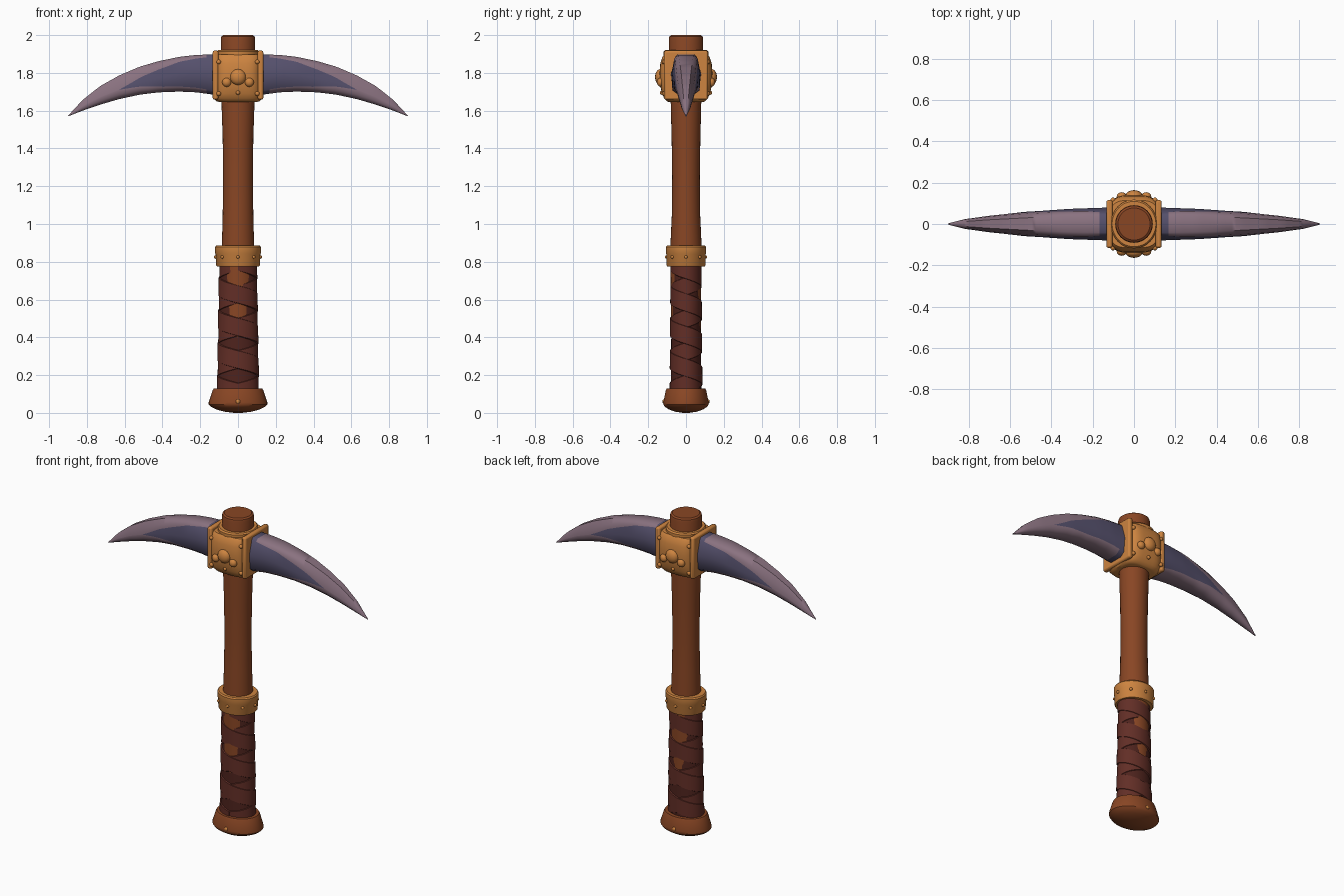
import bpy, math
from mathutils import Vector

if "Cube" in bpy.data.objects:
    bpy.data.objects.remove(bpy.data.objects["Cube"])


def srgb(r, g, b):
    return [((c / 255 + 0.055) / 1.055) ** 2.4 for c in (r, g, b)] + [1]


def material(name, *rgb):
    m = bpy.data.materials.new(name)
    m.diffuse_color = srgb(*rgb)
    m.use_nodes = True
    m.node_tree.nodes["Principled BSDF"].inputs["Base Color"].default_value = m.diffuse_color
    return m


WOOD = material("brown wood", 137, 70, 36)
BRASS = material("orange brass", 205, 132, 64)
LEATHER = material("dark red leather", 98, 46, 38)
SEAM = material("dark leather seam", 78, 35, 29)
EDGE = material("mauve steel edge", 138, 114, 128)
STEEL = material("slate steel", 85, 80, 108)


def make(name, verts, faces, mats, angle=35, bevel=0):
    me = bpy.data.meshes.new(name)
    me.from_pydata(verts, [], faces)
    for m in mats:
        me.materials.append(m)
    me.shade_smooth()
    me.set_sharp_from_angle(angle=math.radians(angle))
    ob = bpy.data.objects.new(name, me)
    bpy.context.collection.objects.link(ob)
    if bevel:
        b = ob.modifiers.new("bevel", "BEVEL")
        b.width, b.segments = bevel, 2
    return ob


def skin(rings, n):
    """Quads between successive closed rings plus end caps."""
    f = [(r * n + i, r * n + (i + 1) % n, (r + 1) * n + (i + 1) % n, (r + 1) * n + i)
         for r in range(rings - 1) for i in range(n)]
    return f + [tuple(range(n))[::-1], tuple(range((rings - 1) * n, rings * n))]


def loft(name, profile, mat, e=2.0, n=48):
    """Stack of (z, half x, half y) superellipses."""
    v = []
    for z, rx, ry in profile:
        for i in range(n):
            c, s = math.cos(math.tau * i / n), math.sin(math.tau * i / n)
            v.append((rx * math.copysign(abs(c) ** (2 / e), c),
                      ry * math.copysign(abs(s) ** (2 / e), s), z))
    return make(name, v, skin(len(profile), n), [mat])


def box(name, lo, hi, mat, bevel):
    v = [(x, y, z) for z in (lo[2], hi[2])
         for x, y in ((lo[0], lo[1]), (hi[0], lo[1]), (hi[0], hi[1]), (lo[0], hi[1]))]
    return make(name, v, skin(2, 4), [mat], bevel=bevel)


def rivet(name, p, r, depth, axis="y"):
    s = (r, depth, r) if axis == "y" else (depth, r, r)
    prof = [(-math.cos(math.pi * k / 10), max(math.sin(math.pi * k / 10), 0.01)) for k in range(11)]
    n = 16
    v = [(p[0] + s[0] * q * math.cos(math.tau * i / n), p[1] + s[1] * q * math.sin(math.tau * i / n),
          p[2] + s[2] * h) for h, q in prof for i in range(n)]
    return make(name, v, skin(11, n), [BRASS], 60)


def lerp(table, x):
    for (a, p), (b, q) in zip(table, table[1:]):
        if x <= b:
            return p + (q - p) * max(0, (x - a) / (b - a))
    return table[-1][1]


# wooden shaft, top peg and pommel
loft("shaft", [(0.1, .09, .075), (0.8, .087, .082), (0.9, .085, .082), (1.05, .081, .075), (1.25, .079, .073),
               (1.45, .081, .076), (1.6, .086, .08), (1.7, .088, .082)], WOOD)
loft("top_peg", [(1.7, .088, .088), (1.98, .091, .091), (1.993, .088, .088), (2.0, .078, .078)], WOOD)
loft("pommel", [(0, .02, .016), (.006, .07, .055), (.018, .115, .09), (.032, .143, .112), (.044, .155, .12),
                (.056, .155, .12), (.12, .134, .107), (.13, .128, .102), (.13, .1, .08)], WOOD)

# leather grip: core and crossing wraps
loft("grip_core", [(.12, .106, .081), (.3, .103, .079), (.5, .099, .077), (.785, .095, .076)], SEAM)


def wrap(name, direction, start, lift, turns=4, half=.052):
    v, steps = [], 40 * turns
    for k in range(steps + 1):
        t = k / steps
        a = start + direction * math.tau * turns * t
        for s, o in ((-half, -.006), (-half + .006, lift), (half - .006, lift), (half, -.006)):
            z = min(max(.11 + .69 * t + s, .12), .785)
            u = (z - .12) / .665
            v.append(((.106 - .011 * u + o) * math.cos(a), (.081 - .005 * u + o) * math.sin(a), z))
    make(name, v, skin(steps + 1, 4), [LEATHER])


wrap("grip_wrap_lower", 1, -math.pi / 2, .003)
wrap("grip_wrap_upper", -1, -math.pi / 2, .006)

# brass band above the grip
loft("grip_band", [(.775, .1, .09), (.775, .111, .1), (.782, .116, .103), (.84, .118, .104), (.845, .121, .106),
                   (.878, .121, .106), (.886, .115, .1), (.886, .08, .075)], BRASS)
for i in range(8):
    a = math.tau * i / 8
    rivet("band_rivet", (.118 * math.cos(a), .103 * math.sin(a), .825), .009, .009)

# brass head socket: bulging body, side flanges, collar round the peg
loft("head_socket", [(1.645, .095, .09), (1.65, .115, .102), (1.665, .128, .115), (1.69, .128, .127),
                     (1.74, .126, .138), (1.8, .125, .14), (1.85, .126, .136), (1.885, .126, .125),
                     (1.897, .12, .115)], BRASS, e=3.6)
loft("peg_collar", [(1.86, .112, .118), (1.912, .112, .118), (1.92, .106, .11), (1.92, .09, .09)], BRASS)
for sx in (-1, 1):
    xs = sorted((sx * .104, sx * .134))
    box("socket_flange", (xs[0], -.116, 1.658), (xs[1], .116, 1.918), BRASS, .01)
for sy in (-1, 1):
    rivet("centre_boss", (0, sy * .136, 1.778), .042, .028)
    rivet("lower_stud", (0, sy * .128, 1.695), .011, .01)
    for sx in (-1, 1):
        rivet("side_boss", (sx * .06, sy * .134, 1.75), .024, .02)
        for z in (1.69, 1.858):
            rivet("corner_rivet", (sx * .102, sy * .116, z), .012, .012)
    rivet("pommel_stud", (0, sy * .117, .06), .012, .008)

# curved pick blades with slate side panels that taper to a point
UPPER = [(0, 1.9), (.13, 1.898), (.22, 1.895), (.31, 1.885), (.42, 1.862), (.52, 1.833), (.63, 1.786),
         (.73, 1.73), (.82, 1.659), (.9, 1.573)]
LOWER = [(0, 1.67), (.13, 1.685), (.22, 1.697), (.31, 1.701), (.42, 1.697), (.52, 1.685), (.63, 1.661),
         (.73, 1.632), (.82, 1.601), (.9, 1.57)]
WIDE = [(0, .086), (.13, .084), (.31, .077), (.5, .062), (.7, .041), (.82, .024), (.9, .003)]
SECTION = [(0, .5), (.12, .9), (.3, 1), (.6, .93), (.9, .78), (1, .5)]
PANEL_TOP = [(0, .96), (.13, .95), (.31, .86), (.5, .64), (.63, .4), (.9, .4)]
PANEL_LOW = [(0, .08), (.13, .1), (.4, .17), (.63, .395), (.9, .395)]


def blade(name, sx):
    v, n, xs = [], 14, [.05 + .85 * k / 44 for k in range(45)]
    for x in xs:
        lo, hi, w = lerp(LOWER, x), lerp(UPPER, x), lerp(WIDE, x)
        t, b = lerp(PANEL_TOP, x), lerp(PANEL_LOW, x)
        fr = [0, b * .5, b, (b + t) / 2, t, (1 + t) / 2, 1]
        side = [(w * lerp(SECTION, f), lo + (hi - lo) * f) for f in fr]
        v += [(sx * x, y, z) for y, z in side] + [(sx * x, -y, z) for y, z in reversed(side)]
    faces = skin(len(xs), n)
    if sx < 0:
        faces = [f[::-1] for f in faces]
    ob = make(name, v, faces, [EDGE, STEEL], 50)
    for p in ob.data.polygons[:-2]:
        if p.index % n in (2, 3, 9, 10) and abs(p.center.x) < .63:
            p.material_index = 1
        if abs(p.center.x) < .17:  # slate collar beside the socket
            p.material_index = 1


blade("right_blade", 1)
blade("left_blade", -1)

# make all surfaces face outward
import bmesh
for ob in bpy.data.objects:
    bm = bmesh.new()
    bm.from_mesh(ob.data)
    bmesh.ops.recalc_face_normals(bm, faces=bm.faces)
    bm.to_mesh(ob.data)
    bm.free()
